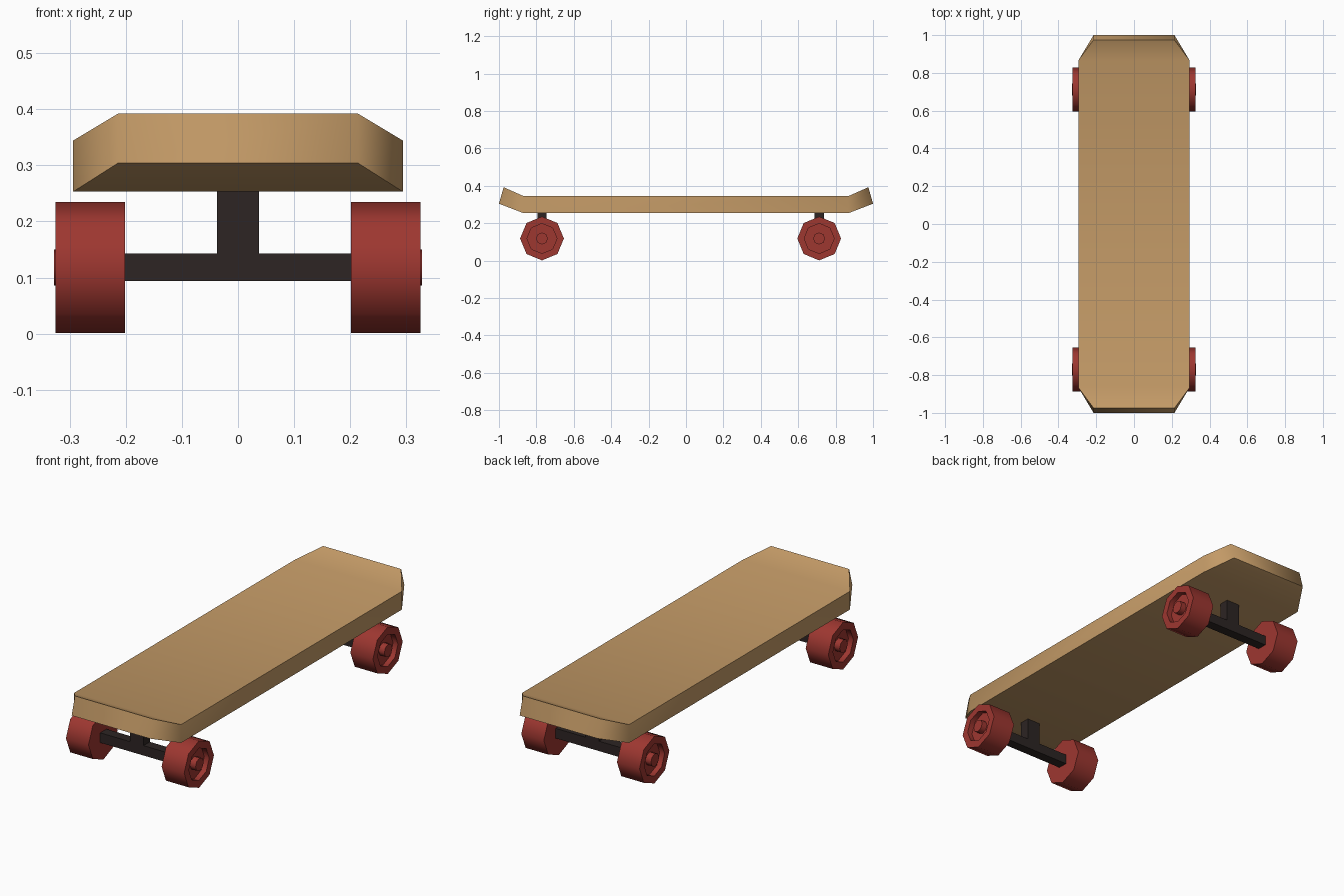
import bpy, bmesh, math

if "Cube" in bpy.data.objects:
    bpy.data.objects.remove(bpy.data.objects["Cube"])


def material(name, rgb):
    m = bpy.data.materials.new(name)
    m.diffuse_color = (*rgb, 1)
    m.use_nodes = True
    m.node_tree.nodes["Principled BSDF"].inputs["Base Color"].default_value = m.diffuse_color
    return m


WOOD = material("light wood", (0.55, 0.325, 0.135))
RED = material("red wheel", (0.34, 0.038, 0.03))
DARK = material("dark metal", (0.026, 0.018, 0.017))


def make_object(name, bm, mat, smooth=None):
    bmesh.ops.recalc_face_normals(bm, faces=bm.faces)
    mesh = bpy.data.meshes.new(name)
    bm.to_mesh(mesh)
    bm.free()
    mesh.materials.append(mat)
    ob = bpy.data.objects.new(name, mesh)
    bpy.context.collection.objects.link(ob)
    if smooth:
        bpy.ops.object.select_all(action='DESELECT')
        ob.select_set(True)
        bpy.context.view_layer.objects.active = ob
        bpy.ops.object.shade_smooth_by_angle(angle=math.radians(smooth))
    return ob


# Deck: four cross-sections along y, with upturned narrower ends
def deck():
    bm = bmesh.new()
    # half width, (y, z) of bottom edge, (y, z) of top edge
    stations = [(0.214, (-1.0, 0.304), (-0.975, 0.392)),
                (0.294, (-0.867, 0.253), (-0.867, 0.344)),
                (0.294, (0.867, 0.253), (0.867, 0.344)),
                (0.214, (1.0, 0.304), (0.975, 0.392))]
    rings = []
    for w, lo, hi in stations:
        rings.append([bm.verts.new((x, *p)) for x, p in
                      ((-w, lo), (w, lo), (w, hi), (-w, hi))])
    for a, b in zip(rings, rings[1:]):
        for i in range(4):
            j = (i + 1) % 4
            bm.faces.new((a[i], a[j], b[j], b[i]))
    bm.faces.new(rings[0])
    bm.faces.new(rings[-1])
    make_object("deck", bm, WOOD, 62)


# Wheel: eight-sided turned profile with a recess and a hub cap
def wheel(name, side, y, z=0.118):
    profile = [(0.201, 0.117), (0.325, 0.117), (0.325, 0.08),
               (0.298, 0.08), (0.298, 0.032), (0.328, 0.032)]
    bm = bmesh.new()
    rings = [[bm.verts.new((side * x,
                            y + r * math.cos(k * math.pi / 4),
                            z + r * math.sin(k * math.pi / 4)))
              for k in range(8)] for x, r in profile]
    for a, b in zip(rings, rings[1:]):
        for i in range(8):
            j = (i + 1) % 8
            bm.faces.new((a[i], a[j], b[j], b[i]))
    bm.faces.new(rings[0])
    bm.faces.new(rings[-1])
    make_object(name, bm, RED, 50)


def box(name, center, size, mat):
    bm = bmesh.new()
    bmesh.ops.create_cube(bm, size=1)
    for v in bm.verts:
        v.co = [c + p * s for c, p, s in zip(center, v.co, size)]
    make_object(name, bm, mat)


deck()
# Trucks: axle, post and two wheels each
for end, y in (("front", -0.77), ("rear", 0.712)):
    box(end + "_axle", (0, y, 0.1185), (0.41, 0.049, 0.049), DARK)
    box(end + "_post", (0, y, 0.198), (0.074, 0.049, 0.114), DARK)
    for label, side in (("left", -1), ("right", 1)):
        wheel(f"{end}_{label}_wheel", side, y)
